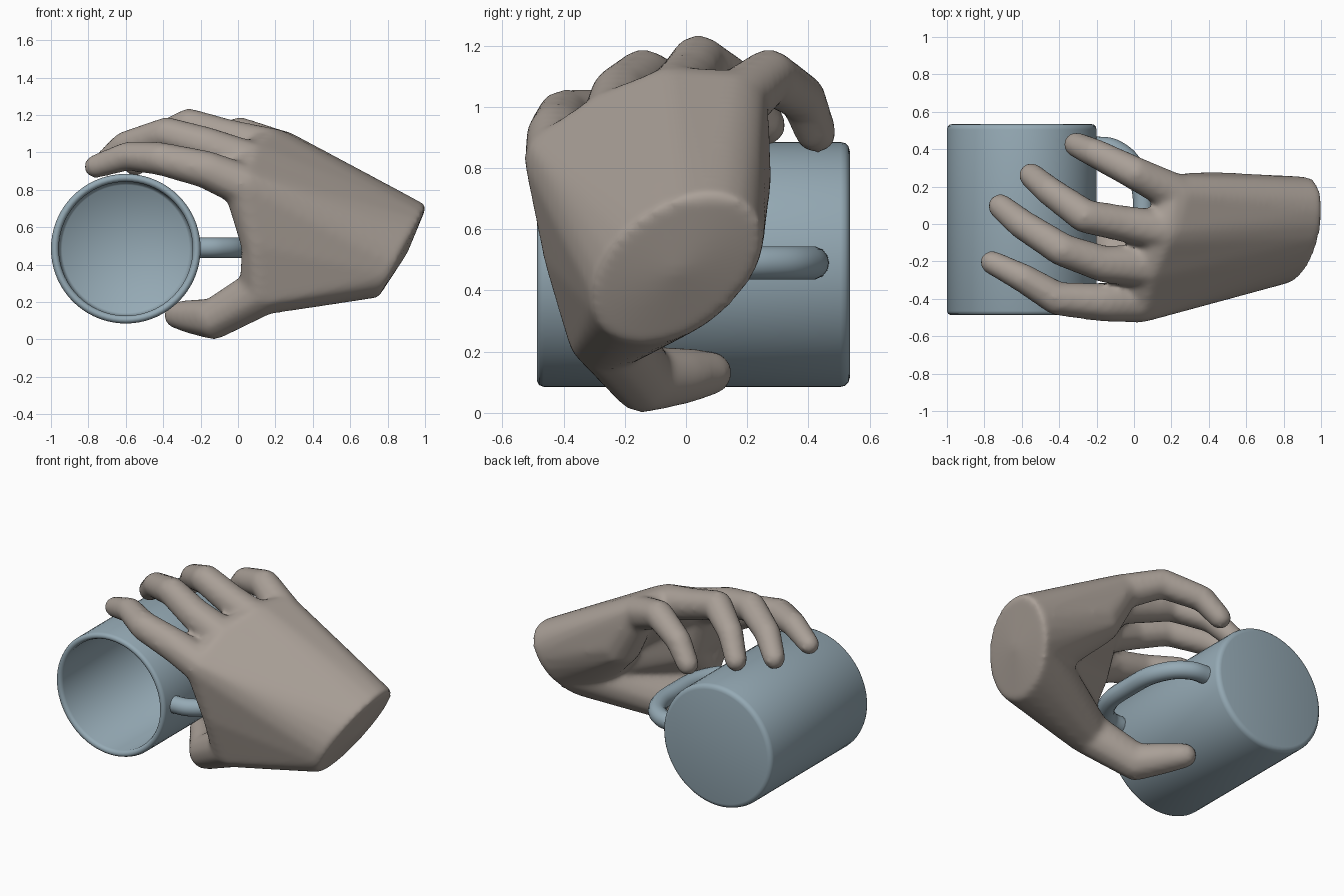
import bpy, bmesh, math
from mathutils import Matrix

if "Cube" in bpy.data.objects:
    bpy.data.objects.remove(bpy.data.objects["Cube"])


def finish(bm, name):
    mesh = bpy.data.meshes.new(name)
    bm.to_mesh(mesh)
    bm.free()
    ob = bpy.data.objects.new(name, mesh)
    bpy.context.collection.objects.link(ob)
    return ob


def activate(ob):
    bpy.ops.object.select_all(action='DESELECT')
    ob.select_set(True)
    bpy.context.view_layer.objects.active = ob


# mug body: lathed (radius, y) profile lying on its side, open to the front
MX, MZ = -0.6, 0.485
profile = [(0, 0.535), (0.37, 0.535), (0.385, 0.531), (0.396, 0.52), (0.4, 0.505),
           (0.4, -0.465), (0.394, -0.48), (0.38, -0.487), (0.365, -0.48),
           (0.358, -0.465), (0.355, 0.43), (0.34, 0.45), (0, 0.455)]
bm = bmesh.new()
vs = [bm.verts.new((MX + r, y, MZ)) for r, y in profile]
es = [bm.edges.new(p) for p in zip(vs, vs[1:])]
bmesh.ops.spin(bm, geom=vs + es, cent=(MX, 0, MZ), axis=(0, 1, 0),
               angle=math.tau, steps=72)
bmesh.ops.remove_doubles(bm, verts=bm.verts, dist=0.0005)
bmesh.ops.recalc_face_normals(bm, faces=bm.faces)
mug = finish(bm, "mug_body")
activate(mug)
bpy.ops.object.shade_smooth_by_angle(angle=math.radians(60))

# mug handle: round tube loop
path = [(-0.23, 0.415), (-0.1, 0.395), (0.01, 0.28), (0.05, 0.02),
        (0.01, -0.24), (-0.1, -0.355), (-0.23, -0.375)]
cu = bpy.data.curves.new("mug_handle", 'CURVE')
cu.dimensions = '3D'
cu.bevel_depth = 0.055
cu.bevel_resolution = 5
cu.use_fill_caps = True
sp = cu.splines.new('BEZIER')
sp.bezier_points.add(len(path) - 1)
for p, (x, y) in zip(sp.bezier_points, path):
    p.co = (x, y, MZ + 0.005)
    p.handle_left_type = p.handle_right_type = 'AUTO'
handle = bpy.data.objects.new("mug_handle", cu)
bpy.context.collection.objects.link(handle)
activate(handle)
bpy.ops.object.convert(target='MESH')
bpy.ops.object.shade_smooth_by_angle(angle=math.radians(50))

# hand: hulls over balls, fused into one skin
hand = bmesh.new()


def hull(balls, points=()):
    cloud = list(points)
    for x, y, z, r in balls:
        ball = bmesh.new()
        bmesh.ops.create_icosphere(ball, subdivisions=2, radius=r,
                                   matrix=Matrix.Translation((x, y, z)))
        cloud += [v.co.copy() for v in ball.verts]
        ball.free()
    part = bmesh.new()
    for c in cloud:
        part.verts.new(c)
    bmesh.ops.convex_hull(part, input=list(part.verts))
    loose = [v for v in part.verts if not v.link_faces]
    bmesh.ops.delete(part, geom=loose, context='VERTS')
    bmesh.ops.recalc_face_normals(part, faces=part.faces)
    tmp = bpy.data.meshes.new("tmp")
    part.to_mesh(tmp)
    part.free()
    hand.from_mesh(tmp)
    bpy.data.meshes.remove(tmp)


def chain(balls):
    for pair in zip(balls, balls[1:]):
        hull(pair)


# slanted oval wrist cut, slightly domed
wrist = []
tilt = math.radians(35)
for i in range(24):
    a = math.tau * i / 24
    u, v = 0.315 * math.cos(a), 0.205 * math.sin(a)
    y = -0.03 + u * math.cos(tilt) - v * math.sin(tilt)
    z = 0.47 + u * math.sin(tilt) + v * math.cos(tilt)
    wrist.append((0.88 + (z - 0.47) * 0.53, y, z))
wrist.append((0.905, -0.03, 0.46))

# palm
A = (0.04, -0.41, 0.82, 0.12)
B = (0.08, -0.23, 0.94, 0.12)
C = (0.17, -0.04, 1.02, 0.115)
D = (0.23, 0.16, 1.01, 0.11)
web = (0.11, -0.37, 0.50, 0.095)
pad = (0.14, -0.23, 0.66, 0.11)
thumb_base = (0.14, -0.26, 0.265, 0.135)
heel = (0.40, 0.13, 0.76, 0.15)
for group in [(A, B), (B, C), (C, D), (D, heel), (A, web), (web, thumb_base),
              (A, B, pad), (web, pad)]:
    hull(group, wrist)

# four fingers from knuckle to tip
chain([A, (-0.16, -0.42, 0.905, 0.105), (-0.41, -0.40, 0.965, 0.092),
       (-0.59, -0.29, 0.98, 0.08), (-0.76, -0.205, 0.925, 0.066)])
chain([B, (-0.16, -0.215, 1.035, 0.102), (-0.38, -0.14, 1.10, 0.092),
       (-0.60, 0.0, 1.035, 0.082), (-0.715, 0.095, 0.935, 0.07)])
chain([C, (-0.05, 0.0, 1.08, 0.1), (-0.26, 0.04, 1.145, 0.093),
       (-0.45, 0.175, 1.065, 0.08), (-0.55, 0.26, 0.94, 0.07)])
chain([D, (0.01, 0.27, 1.1, 0.092), (-0.21, 0.38, 1.03, 0.08),
       (-0.31, 0.425, 0.915, 0.07)])

# thumb
chain([thumb_base, (-0.13, -0.14, 0.11, 0.113), (-0.24, -0.01, 0.12, 0.095),
       (-0.325, 0.08, 0.13, 0.075)])

hand_ob = finish(hand, "hand")
activate(hand_ob)
m = hand_ob.modifiers.new("fuse", 'REMESH')
m.mode = 'VOXEL'
m.voxel_size = 0.016
m.use_smooth_shade = True
m = hand_ob.modifiers.new("soften", 'SMOOTH')
m.factor = 0.5
m.iterations = 14
bpy.ops.object.modifier_apply(modifier="fuse")
bpy.ops.object.modifier_apply(modifier="soften")
bpy.ops.object.shade_smooth_by_angle(angle=math.radians(50))

# coloured parts
for name, col, obs in [("glaze", (0.30, 0.40, 0.46, 1), (mug, handle)),
                       ("skin", (0.40, 0.35, 0.31, 1), (hand_ob,))]:
    mat = bpy.data.materials.new(name)
    mat.diffuse_color = col
    mat.use_nodes = True
    mat.node_tree.nodes["Principled BSDF"].inputs["Base Color"].default_value = mat.diffuse_color
    for ob in obs:
        ob.data.materials.append(mat)
